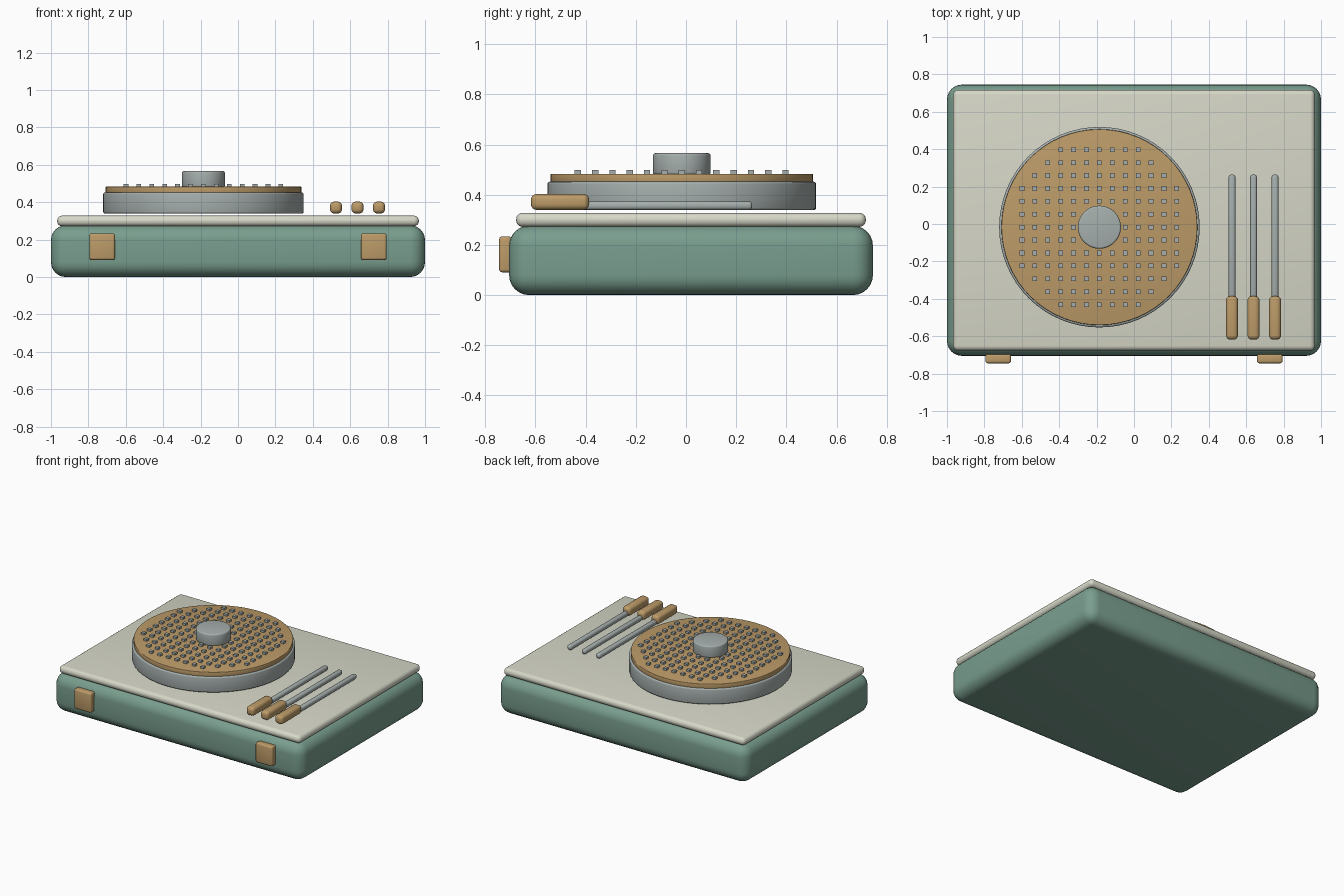
import bpy
import math

old = bpy.data.objects.get("Cube")
if old:
    bpy.data.objects.remove(old, do_unlink=True)


def material(name, rgb):
    m = bpy.data.materials.new(name)
    m.use_nodes = True
    m.diffuse_color = (*rgb, 1)
    bsdf = next(n for n in m.node_tree.nodes if n.type == "BSDF_PRINCIPLED")
    bsdf.inputs["Base Color"].default_value = (*rgb, 1)
    return m


GREEN = material("sage green", (0.19, 0.34, 0.27))
CREAM = material("cream", (0.68, 0.69, 0.58))
WOOD = material("tan wood", (0.51, 0.33, 0.14))
METAL = material("grey metal", (0.38, 0.43, 0.42))


def finish(name, mat, bevel, segments):
    """Name, colour, bevel and smooth the active object."""
    ob = bpy.context.object
    ob.name = ob.data.name = name
    ob.data.materials.append(mat)
    bpy.ops.object.transform_apply(location=False, rotation=True, scale=True)
    if bevel:
        mod = ob.modifiers.new("rounded edges", "BEVEL")
        mod.width = bevel
        mod.segments = segments
        mod.limit_method = "ANGLE"
        mod.angle_limit = math.radians(40)
        bpy.ops.object.modifier_apply(modifier=mod.name)
        bpy.ops.object.shade_smooth_by_angle(angle=math.radians(35))
    return ob


def box(name, mat, low, high, bevel=0, segments=4):
    bpy.ops.mesh.primitive_cube_add(
        size=1, location=[(a + b) / 2 for a, b in zip(low, high)])
    bpy.context.object.scale = [b - a for a, b in zip(low, high)]
    return finish(name, mat, bevel, segments)


def disc(name, mat, radius, z0, z1, bevel):
    bpy.ops.mesh.primitive_cylinder_add(
        vertices=64, radius=radius, depth=z1 - z0,
        location=(CX, CY, (z0 + z1) / 2))
    return finish(name, mat, bevel, 3)


# Case and top plate
box("case", GREEN, (-1, -0.705, 0), (1, 0.745, 0.277), 0.08, 6)
box("top_plate", CREAM, (-0.967, -0.677, 0.272), (0.967, 0.717, 0.328), 0.026)

# Front latches
for side, x in (("right", -0.726), ("left", 0.726)):
    box(side + "_latch", WOOD, (x - 0.068, -0.745, 0.091),
        (x + 0.068, -0.695, 0.234), 0.012, 3)

# Round drum, wooden lid and knob
CX, CY = -0.185, -0.017
disc("drum", METAL, 0.536, 0.339, 0.452, 0.01)
disc("drum_lid", WOOD, 0.524, 0.448, 0.483, 0.004)
disc("lid_knob", METAL, 0.115, 0.48, 0.566, 0.01)

# Grid of small studs on the lid, clipped to a circle and clear of the knob
STEP, HALF = 0.069, 0.0125
stud = box("lid_studs", METAL, (CX - HALF, CY - HALF, 0.478),
           (CX + HALF, CY + HALF, 0.498))
cells = [(i, j) for i in range(-6, 7) for j in range(-6, 7)
         if 4 <= i * i + j * j <= 45]
studs = []
for i, j in cells:
    copy = stud.copy()
    copy.data = stud.data.copy()
    copy.location.x += i * STEP
    copy.location.y += j * STEP
    bpy.context.collection.objects.link(copy)
    studs.append(copy)
bpy.data.objects.remove(stud, do_unlink=True)
bpy.ops.object.select_all(action="DESELECT")
for s in studs:
    s.select_set(True)
bpy.context.view_layer.objects.active = studs[0]
bpy.ops.object.join()
bpy.context.object.name = "lid_studs"

# Three tools with wooden handles lying beside the drum
for n in range(3):
    x = 0.524 + 0.115 * n
    box(f"tool_rod_{n + 1}", METAL, (x - 0.018, -0.41, 0.34),
        (x + 0.018, 0.264, 0.374), 0.013, 3)
    box(f"tool_handle_{n + 1}", WOOD, (x - 0.032, -0.618, 0.34),
        (x + 0.032, -0.386, 0.403), 0.022, 4)
